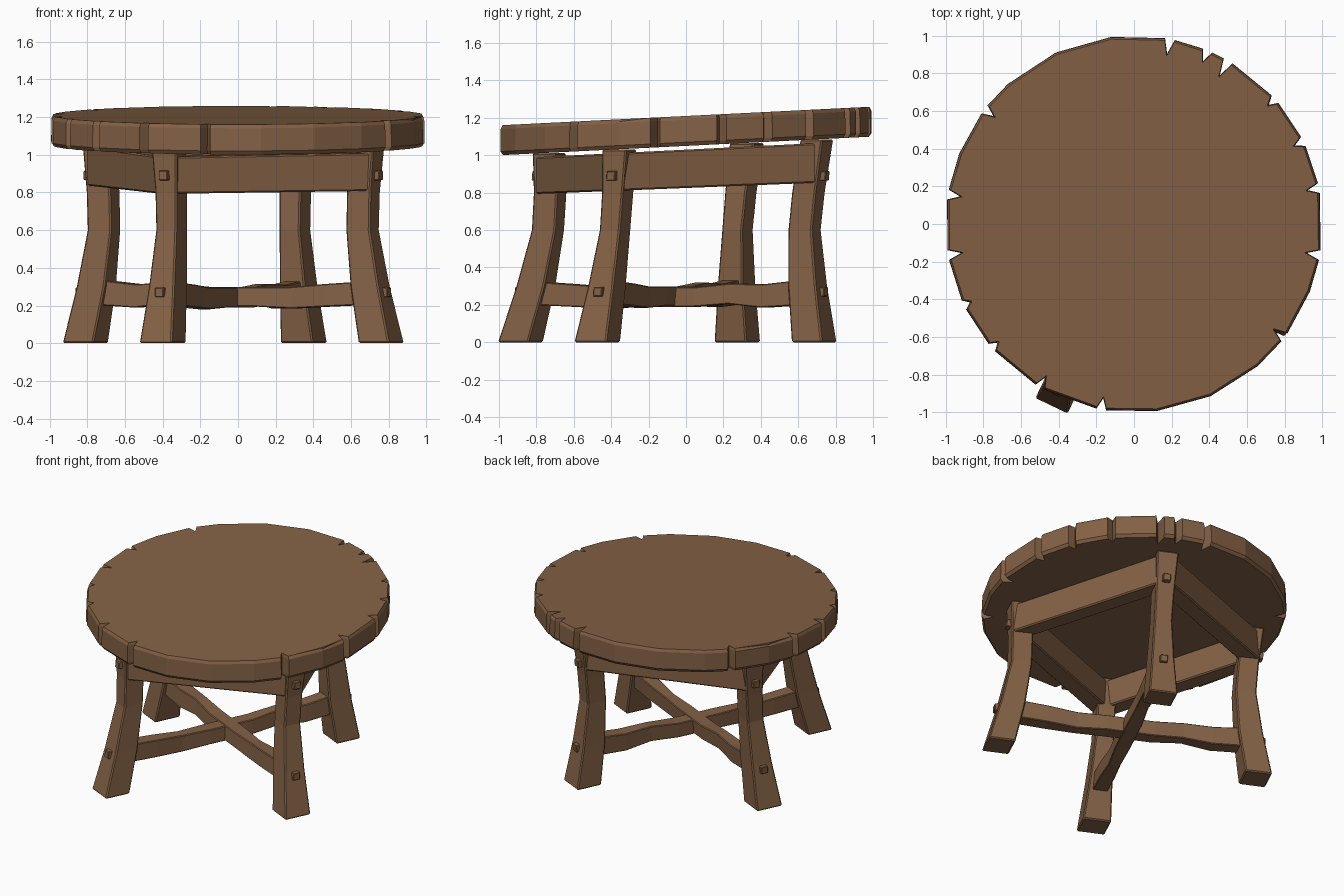
import bpy, bmesh
from math import radians, cos, sin

default = bpy.data.objects.get("Cube")
if default:
    bpy.data.objects.remove(default)

wood = bpy.data.materials.new("brown_wood")
wood.use_nodes = True
wood.diffuse_color = (0.23, 0.12, 0.06, 1)
wood.node_tree.nodes["Principled BSDF"].inputs["Base Color"].default_value = wood.diffuse_color


def finish(name, bm, bevel=0.0):
    bmesh.ops.recalc_face_normals(bm, faces=bm.faces)
    mesh = bpy.data.meshes.new(name)
    bm.to_mesh(mesh)
    bm.free()
    mesh.materials.append(wood)
    obj = bpy.data.objects.new(name, mesh)
    bpy.context.collection.objects.link(obj)
    if bevel:
        mod = obj.modifiers.new("worn_edges", "BEVEL")
        mod.width, mod.segments = bevel, 1
    return obj


def skin(bm, rings):
    """Join matching rings of points into a closed solid; returns the last cap."""
    loops = [[bm.verts.new(p) for p in ring] for ring in rings]
    for low, high in zip(loops, loops[1:]):
        for i in range(len(low)):
            j = (i + 1) % len(low)
            bm.faces.new((low[i], low[j], high[j], high[i]))
    bm.faces.new(loops[0][::-1])
    return bm.faces.new(loops[-1]), loops[-1]


def beam(name, rings, bevel=0.008):
    bm = bmesh.new()
    skin(bm, rings)
    return finish(name, bm, bevel)


def place(out, side, z, turn):
    """Point on the leaning base, measured outwards and sideways from its centre."""
    a = radians(turn)
    return (-0.025 + out * cos(a) - side * sin(a),
            -0.10 + 0.08 * z + out * sin(a) + side * cos(a), z)


def underside(y):
    return 1.05 + 0.05 * y


CORNERS = ((-1, -1), (1, -1), (1, 1), (-1, 1))
FIRST = -115.5
POSITIONS = ("front_right", "front_left", "back_left", "back_right")
SIDES = ("front", "left", "back", "right")

# Legs: height, distance out, depth, width
LEG = [(0, 0.87, 0.18, 0.19), (0.3, 0.805, 0.165, 0.15), (0.6, 0.76, 0.14, 0.12),
       (0.8, 0.765, 0.14, 0.125), (1, 0.79, 0.13, 0.145)]
for k, position in enumerate(POSITIONS):
    turn = FIRST + 90 * k
    top = underside(place(0.79, 0, 1, turn)[1])
    rings = []
    for z, out, depth, width in LEG:
        height = top if z == 1 else z
        rings.append([place(out + u * depth / 2, v * width / 2, height, turn)
                      for u, v in CORNERS])
    beam(position + "_leg", rings)

    # Square pegs through the outer faces
    for label, z, out in (("lower", 0.27, 0.895), ("upper", 0.89, 0.848)):
        rings = [[place(out + d, u * s, z + v * s, turn) for u, v in CORNERS]
                 for d, s in ((-0.04, 0.027), (0.022, 0.025))]
        beam(f"{position}_{label}_peg", rings, 0.004)

# Aprons between neighbouring legs
for k, side in enumerate(SIDES):
    turn = FIRST + 45 + 90 * k
    rings = []
    for along in (-0.55, 0, 0.55):
        ring = []
        for u, v in CORNERS:
            x, y, z = place(0.57 + u * 0.06, along, 0.9, turn)
            height = 0.825 + 0.04 * y if v < 0 else underside(y) - 0.02
            ring.append((x, y, height))
        rings.append(ring)
    beam(side + "_apron", rings)

# Crossed stretchers: position along, bottom, top, width
STRETCHER = [(-0.8, 0.2, 0.335, 0.1), (-0.56, 0.185, 0.31, 0.1), (-0.36, 0.205, 0.315, 0.08),
             (-0.16, 0.19, 0.295, 0.1), (0.16, 0.19, 0.295, 0.1), (0.36, 0.18, 0.295, 0.08),
             (0.56, 0.19, 0.31, 0.1), (0.8, 0.2, 0.325, 0.1)]
for k, name in enumerate(("first_stretcher", "second_stretcher")):
    rings = [[place(s, u * w / 2, (low if v < 0 else high) + 0.004 * k, FIRST + 90 * k)
              for u, v in CORNERS] for s, low, high, w in STRETCHER]
    beam(name, rings, 0.005)

# Tabletop rim: plain corners and split notches, by angle in degrees
PLAIN = [97, 114.5, 132, 158, -21, -49, -66, -83]
NOTCHES = {79: 0.08, 67: 0.06, 60: 0.09, 41.5: 0.045, 26: 0.05, 11: 0.06, -9.5: 0.07,
           -37: 0.065, -100: 0.06, -120: 0.06, -139: 0.04, -154.5: 0.035,
           -170.5: 0.07, 171: 0.065, 142.5: 0.06}
outline = [(a, 1.0) for a in PLAIN]
for a, depth in NOTCHES.items():
    outline += [(a - 1.5, 1.0), (a, 1 - depth), (a + 1.5, 1.0)]
outline.sort()


def rim(scale, height):
    ring = []
    for a, r in outline:
        x = r * scale * cos(radians(a))
        y = r * scale * sin(radians(a))
        ring.append((x, y, underside(y) + height))
    return ring


bm = bmesh.new()
cap, edge = skin(bm, [rim(0.985, 0), rim(1, 0.02), rim(0.998, 0.14), rim(0.988, 0.16)])
tips = {a: v for (a, r), v in zip(outline, edge)}

# Plank seams running from rim to rim
planks, seam_ends = [cap], []
for left, right in ((142.5, 60), (158, 41.5), (171, 11), (-170.5, -9.5),
                    (-154.5, -21), (-139, -37)):
    a, b = tips[left], tips[right]
    face = next(f for f in planks if a in f.verts and b in f.verts)
    new_face, _ = bmesh.utils.face_split(face, a, b)
    planks.append(new_face)
    seam_ends += [a, b]
bmesh.ops.inset_individual(bm, faces=planks, thickness=0.012, use_even_offset=True)
for v in seam_ends:
    v.co.z -= 0.012
finish("tabletop", bm)
